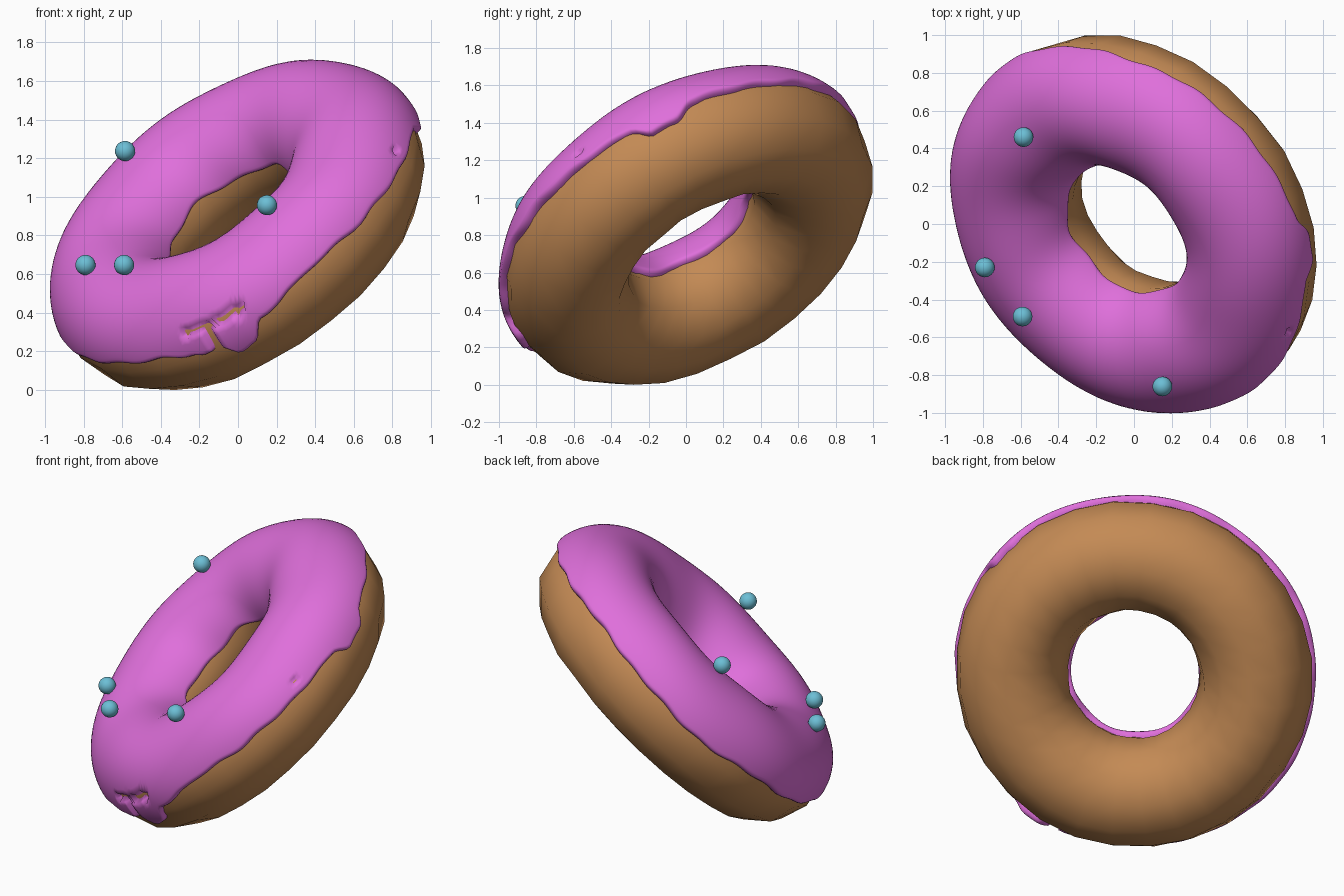
import bpy, bmesh, math, random
from mathutils import Vector, Matrix

if "Cube" in bpy.data.objects:
    bpy.data.objects.remove(bpy.data.objects["Cube"])

random.seed(4)
R, R_DOUGH, R_ICE = 0.735, 0.336, 0.36     # ring radius, dough and icing tube radii
CENTRE = Vector((0.012, 0.012, 0.85))

# tilted frame: n is the ring axis (icing side), t2 points uphill
n = Vector((-0.526, -0.454, 0.715)).normalized()
t1 = Vector((0, 0, 1)).cross(n).normalized()
t2 = n.cross(t1)


def ring_point(a, phi, rho):
    rad = R + rho * math.cos(phi)
    return CENTRE + t1 * rad * math.cos(a) + t2 * rad * math.sin(a) + n * rho * math.sin(phi)


def material(name, rgb):
    m = bpy.data.materials.new(name)
    m.diffuse_color = (*rgb, 1)
    m.use_nodes = True
    m.node_tree.nodes["Principled BSDF"].inputs["Base Color"].default_value = m.diffuse_color
    return m


dough_mat = material("baked_brown", (0.55, 0.255, 0.09))
icing_mat = material("pink_icing", (0.74, 0.16, 0.71))
ball_mat = material("blue_sugar", (0.15, 0.52, 0.67))


def finish(bm, name, mat):
    bmesh.ops.recalc_face_normals(bm, faces=bm.faces[:])
    me = bpy.data.meshes.new(name)
    bm.to_mesh(me)
    bm.free()
    me.materials.append(mat)
    for p in me.polygons:
        p.use_smooth = True
    ob = bpy.data.objects.new(name, me)
    bpy.context.collection.objects.link(ob)
    return ob


def skin(bm, rows, close_rows):
    """Join rings of points into quads; every row is open or closed."""
    vs = [[bm.verts.new(p) for p in r] for r in rows]
    cols = len(vs[0])
    for i in range(len(vs)):
        k = (i + 1) % len(vs)
        for j in range(cols if close_rows else cols - 1):
            m = (j + 1) % cols
            bm.faces.new((vs[i][j], vs[k][j], vs[k][m], vs[i][m]))


# dough: coarse, slightly uneven ring
bm = bmesh.new()
skin(bm, [[ring_point(math.tau * i / 28, math.tau * j / 12,
                      R_DOUGH + random.uniform(-0.006, 0.006)) for j in range(12)]
          for i in range(28)], True)
finish(bm, "dough_ring", dough_mat)


# icing: shell over the upper half with a wavy, dripping rim
EDGE = [(-90, 0.065), (-75, 0.06), (-65, 0.03), (-61, 0.0), (-58, 0.0), (-56, 0.0),
        (-52, -0.075), (-47, -0.06), (-42, 0.04), (-30, 0.09), (-19, 0.11), (0, 0.085),
        (28, 0.055), (40, 0.035), (46, -0.045), (53, -0.05), (60, 0.025), (84, 0.035),
        (105, 0.055), (127, 0.085), (150, 0.065), (175, 0.04), (200, 0.07), (225, 0.04),
        (250, 0.06), (270, 0.065)]


def outer_height(deg):
    for (a0, h0), (a1, h1) in zip(EDGE, EDGE[1:]):
        if a0 <= deg <= a1:
            f = (deg - a0) / (a1 - a0)
            f = f * f * (3 - 2 * f)
            return h0 + (h1 - h0) * f + 0.006 * math.sin(math.radians(deg) * 23)
    return 0.05


def seg_dist(p, a, b):
    p, a, b = Vector(p), Vector(a), Vector(b)
    d = b - a
    f = max(0, min(1, (p - a).dot(d) / d.length_squared))
    return (p - a - d * f).length


# bare cracks where the dough shows through (arc length, height)
def arc(deg):
    return math.radians(deg) * 1.08


CRACKS = [((arc(-64), 0.155), (arc(-57), 0.15), 0.014),
          ((arc(-57), 0.15), (arc(-45), 0.15), 0.02),
          ((arc(-57), 0.15), (arc(-57.5), -0.05), 0.018),
          ((arc(24), 0.135), (arc(25), 0.135), 0.014)]

SEG, ROWS = 300, 44
rows = []
for i in range(SEG):
    deg = -90 + 360 * i / SEG
    a = math.radians(deg)
    start = math.asin(outer_height(deg) / R_ICE)
    end = math.pi - math.asin((0.055 + 0.012 * math.sin(5 * a) + 0.008 * math.sin(9 * a + 1)) / R_ICE)
    row = []
    for j in range(ROWS + 1):
        s = 0.5 - 0.5 * math.cos(math.pi * j / ROWS)
        phi = start + (end - start) * s
        d = min(1, min(phi - start, end - phi) / 0.07)
        rho = 0.318 + (R_ICE - 0.318) * math.sqrt(max(0, 1 - (1 - d) ** 2))
        rho += 0.004 * math.sin(7 * a + 2 * phi) * d
        if phi < 1.2:
            q = (arc(deg), R_ICE * math.sin(phi))
            if any(seg_dist(q, c0, c1) < w for c0, c1, w in CRACKS):
                rho = 0.316
        row.append(ring_point(a, phi, rho))
    rows.append(row)
bm = bmesh.new()
skin(bm, rows, False)
finish(bm, "icing", icing_mat)

# sugar balls half sunk in the icing
BALLS = [(-0.585, 0.46, 1.25), (-0.59, -0.49, 0.66), (-0.79, -0.23, 0.66), (0.15, -0.86, 0.97)]
for k, pos in enumerate(BALLS):
    bm = bmesh.new()
    bmesh.ops.create_uvsphere(bm, u_segments=24, v_segments=14, radius=0.052,
                              matrix=Matrix.Translation(pos))
    finish(bm, "sugar_ball_%d" % (k + 1), ball_mat)

# settle the model on the ground
obs = [o for o in bpy.context.scene.objects if o.type == 'MESH']
low = min(v.co.z for o in obs for v in o.data.vertices)
for o in obs:
    o.data.transform(Matrix.Translation((0, 0, -low)))
